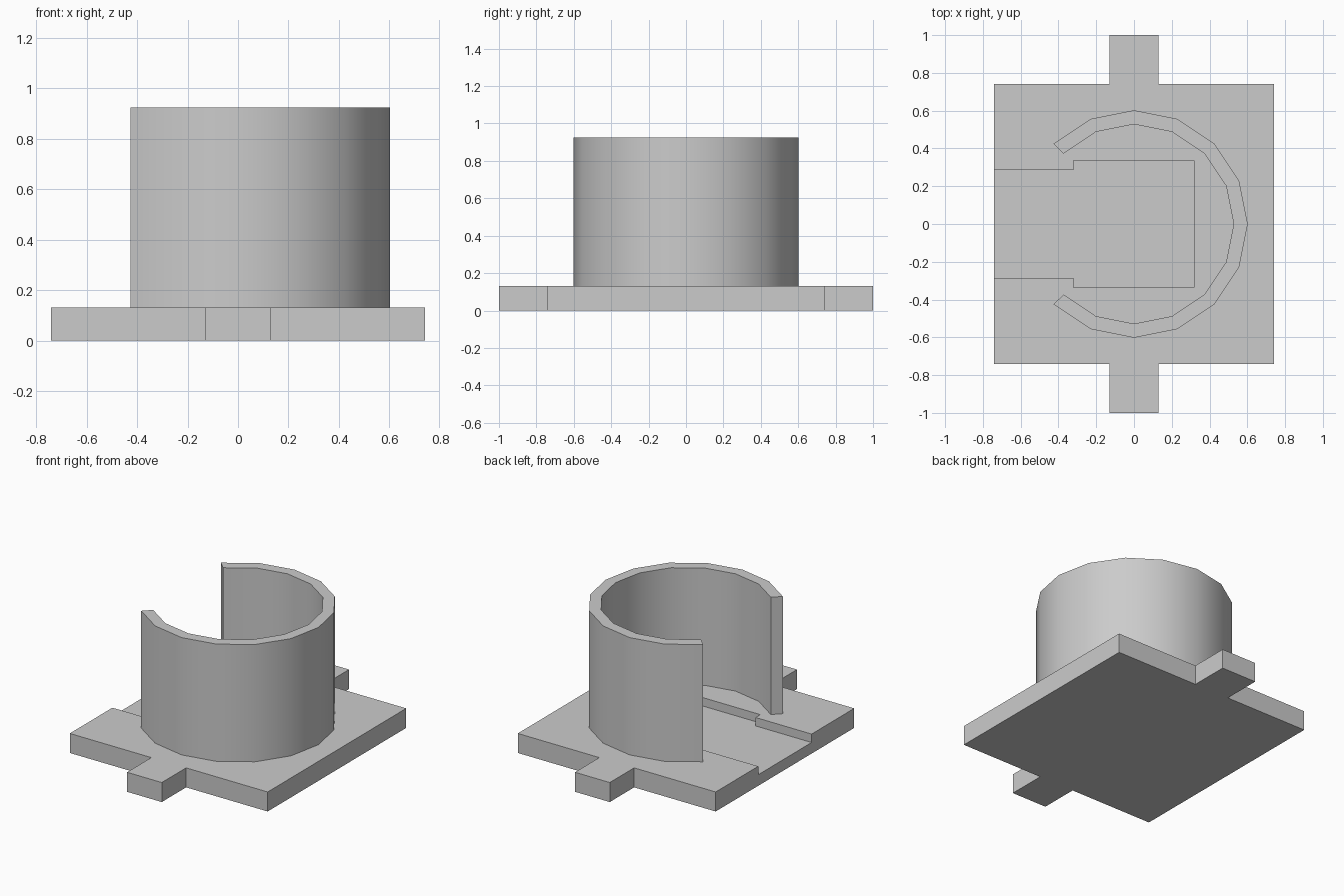
import bpy
import bmesh
from math import cos, sin, radians

cube = bpy.data.objects.get("Cube")
if cube:
    bpy.data.objects.remove(cube, do_unlink=True)

BASE_TOP, RIM_TOP = 0.132, 0.925
POCKET_FLOOR = 0.075

grey = bpy.data.materials.new("light grey")
grey.use_nodes = True
colour = (0.6, 0.6, 0.6, 1)
grey.diffuse_color = colour
grey.node_tree.nodes["Principled BSDF"].inputs["Base Color"].default_value = colour


def extrude_outline(name, outline, bottom, top):
    """Solid prism from a counter-clockwise outline."""
    bm = bmesh.new()
    face = bm.faces.new([bm.verts.new((x, y, bottom)) for x, y in outline])
    grown = bmesh.ops.extrude_face_region(bm, geom=[face], use_keep_orig=True)
    for item in grown["geom"]:
        if isinstance(item, bmesh.types.BMVert):
            item.co.z = top
    bmesh.ops.recalc_face_normals(bm, faces=bm.faces)
    mesh = bpy.data.meshes.new(name)
    bm.to_mesh(mesh)
    bm.free()
    mesh.materials.append(grey)
    obj = bpy.data.objects.new(name, mesh)
    bpy.context.collection.objects.link(obj)
    return obj


def select_only(obj):
    bpy.ops.object.select_all(action="DESELECT")
    obj.select_set(True)
    bpy.context.view_layer.objects.active = obj


def mirrored(half):
    """Complete an outline whose half lies on the +y side."""
    return half + [(x, -y) for x, y in reversed(half)]


# Square base plate with a tab at the front and back
plate = 0.74
tab = 0.13
base = extrude_outline("base_plate", mirrored([
    (plate, plate), (tab, plate), (tab, 1), (-tab, 1),
    (-tab, plate), (-plate, plate)]), 0, BASE_TOP)

# Shallow pocket with a narrower channel running out of one side
cutter = extrude_outline("pocket_cutter", mirrored([
    (0.318, 0.336), (-0.32, 0.336), (-0.32, 0.285), (-0.9, 0.285)]),
    POCKET_FLOOR, 0.3)
cutter.hide_render = True
cut = base.modifiers.new("pocket", "BOOLEAN")
cut.operation = "DIFFERENCE"
cut.solver = "EXACT"
cut.object = cutter
select_only(base)
bpy.ops.object.modifier_apply(modifier=cut.name)
bpy.data.objects.remove(cutter, do_unlink=True)

# Open round wall: three quarters of a sixteen-sided ring
angles = [radians(22.5 * i) for i in range(-6, 7)]
outer = [(0.602 * cos(a), 0.602 * sin(a)) for a in angles]
inner = [(0.528 * cos(a), 0.528 * sin(a)) for a in reversed(angles)]
wall = extrude_outline("round_wall", outer + inner, BASE_TOP, RIM_TOP)
select_only(wall)
bpy.ops.object.shade_smooth_by_angle(angle=radians(30))
